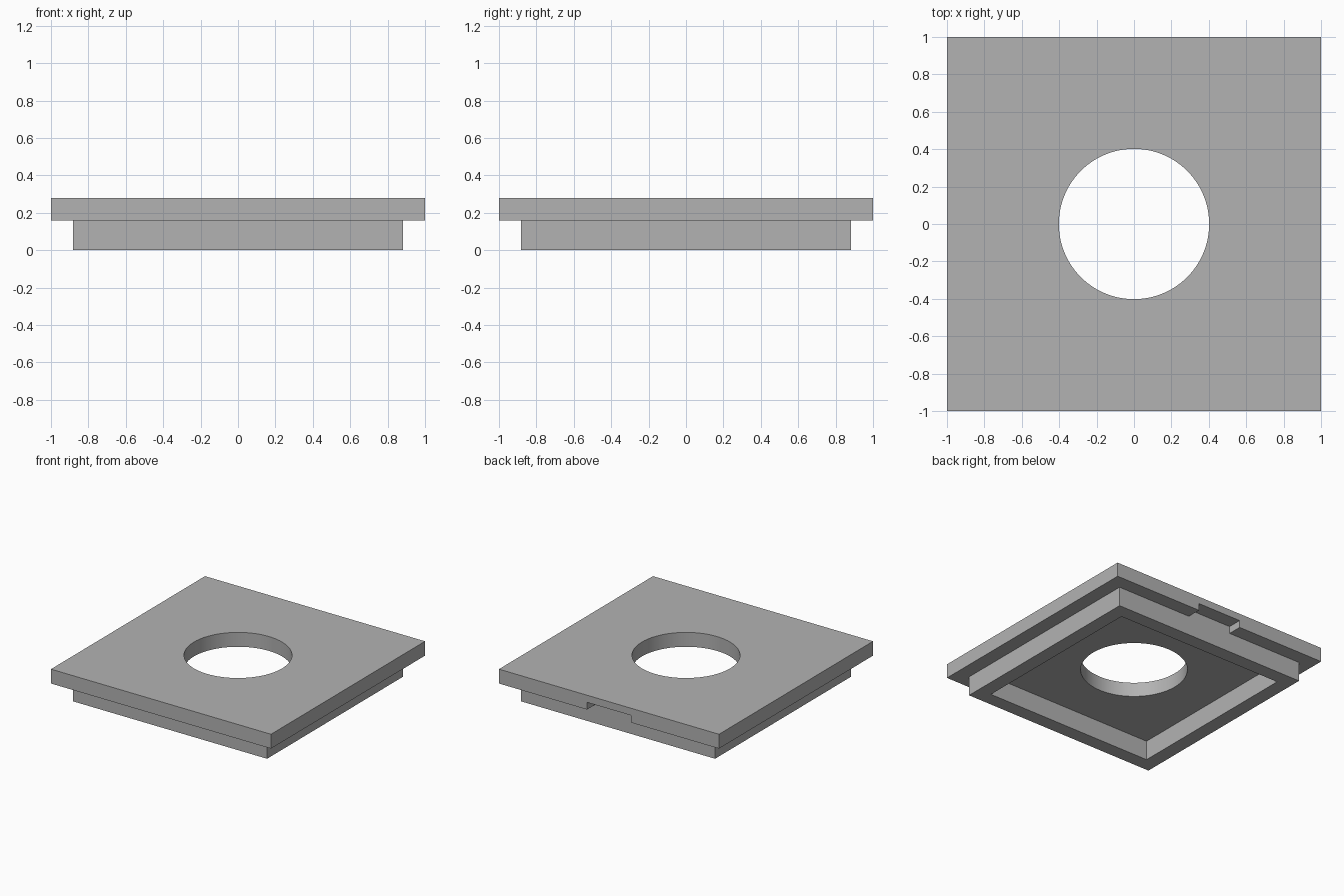
import bpy
import math

if "Cube" in bpy.data.objects:
    bpy.data.objects.remove(bpy.data.objects["Cube"], do_unlink=True)

# Main dimensions
TOP = 0.278            # top of the plate
SEAT = 0.16            # underside of the plate
SKIRT = 0.882          # half width of the skirt, outside
RECESS = 0.765         # half width of the skirt, inside
HOLE = 0.402           # radius of the centre hole
NOTCH = 0.2            # half width of the notch
NOTCH_TOP = 0.219

grey = bpy.data.materials.new("plain_grey")
grey.use_nodes = True
colour = (0.45, 0.45, 0.45, 1)
grey.diffuse_color = colour
grey.node_tree.nodes["Principled BSDF"].inputs["Base Color"].default_value = colour


def box(name, low, high):
    """Box between two opposite corners."""
    bpy.ops.mesh.primitive_cube_add(size=1)
    ob = bpy.context.object
    ob.name = name
    ob.location = [(a + b) / 2 for a, b in zip(low, high)]
    ob.scale = [b - a for a, b in zip(low, high)]
    bpy.ops.object.transform_apply(location=True, rotation=False, scale=True)
    ob.data.materials.append(grey)
    return ob


def combine(target, tool, operation):
    """Apply a boolean to the target and discard the tool."""
    tool.hide_render = True
    mod = target.modifiers.new(tool.name, 'BOOLEAN')
    mod.operation = operation
    mod.solver = 'EXACT'
    mod.object = tool
    bpy.ops.object.select_all(action='DESELECT')
    target.select_set(True)
    bpy.context.view_layer.objects.active = target
    bpy.ops.object.modifier_apply(modifier=mod.name)
    bpy.data.objects.remove(tool, do_unlink=True)


# Square top plate with a notch under its back edge
plate = box("flanged_plate", (-1, -1, SEAT), (1, 1, TOP))
notch = box("notch_cutter", (-NOTCH, SKIRT - 0.03, 0), (NOTCH, 1.1, NOTCH_TOP))
combine(plate, notch, 'DIFFERENCE')

# Skirt below, reaching into the plate so the two fuse
skirt = box("skirt", (-SKIRT, -SKIRT, 0), (SKIRT, SKIRT, 0.25))
combine(plate, skirt, 'UNION')

# Hollow underside
recess = box("recess_cutter", (-RECESS, -RECESS, -0.1), (RECESS, RECESS, SEAT))
combine(plate, recess, 'DIFFERENCE')

# Round centre hole
bpy.ops.mesh.primitive_cylinder_add(vertices=96, radius=HOLE, depth=1)
hole = bpy.context.object
hole.name = "hole_cutter"
hole.data.materials.append(grey)
combine(plate, hole, 'DIFFERENCE')

# Smooth hole wall, sharp edges elsewhere
bpy.ops.object.shade_smooth_by_angle(angle=math.radians(30))
